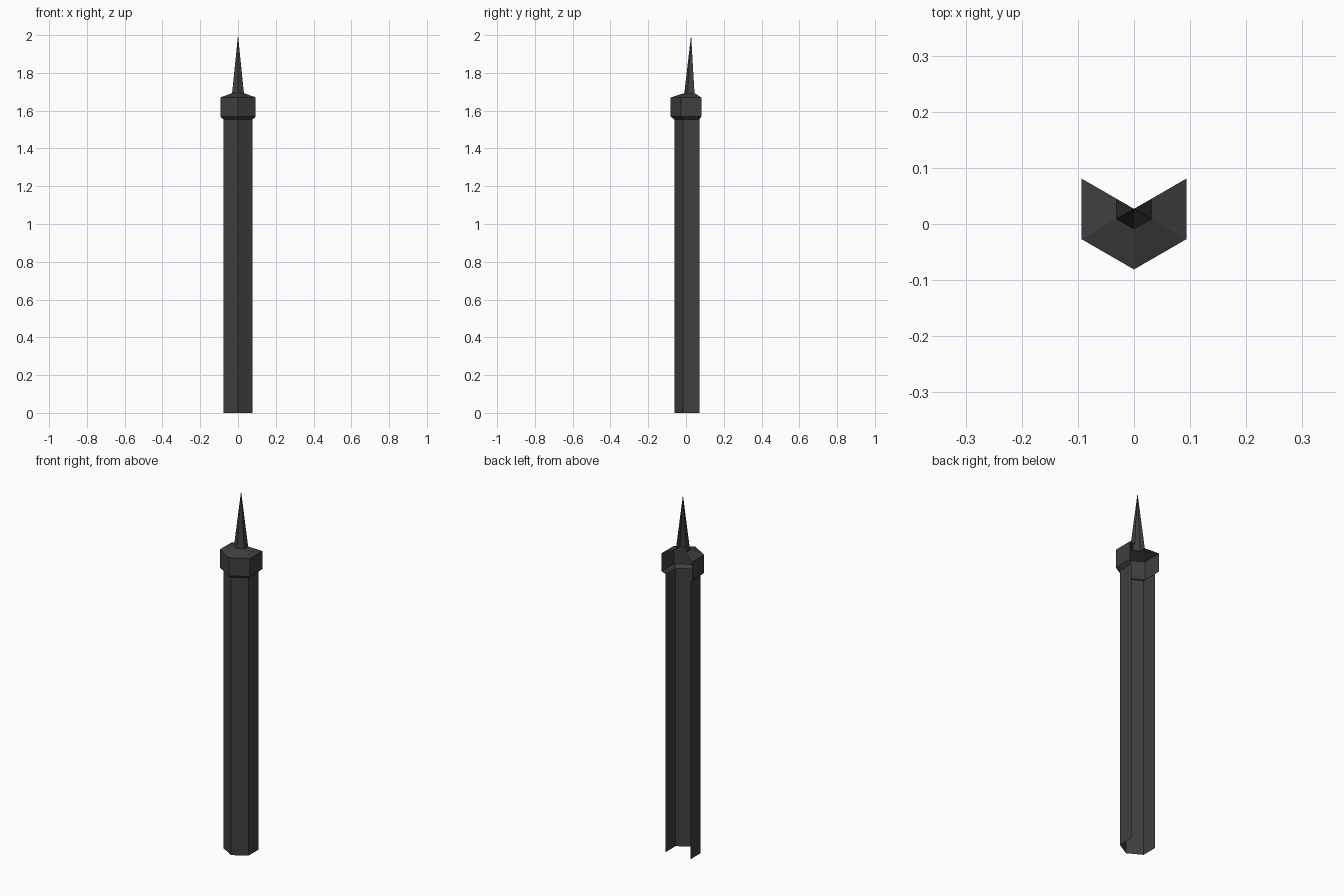
import bpy, bmesh, math

if "Cube" in bpy.data.objects:
    bpy.data.objects.remove(bpy.data.objects["Cube"])

mat = bpy.data.materials.new("dark iron grey")
mat.diffuse_color = (0.05, 0.05, 0.05, 1)
mat.use_nodes = True
mat.node_tree.nodes["Principled BSDF"].inputs["Base Color"].default_value = mat.diffuse_color

CY = 0.027                       # hexagon axis, offset because the back is open
ANGLES = [math.radians(a) for a in (150, 210, 270, 330, 390)]


def open_hex(name, profile):
    """Sweep a (radius, z) profile round four sides of a hexagon, back left open."""
    bm = bmesh.new()
    rings = []
    for r, z in profile:
        if r == 0:
            rings.append([bm.verts.new((0, CY, z))] * len(ANGLES))
        else:
            rings.append([bm.verts.new((r * math.cos(a), CY + r * math.sin(a), z))
                          for a in ANGLES])
    for lo, hi in zip(rings, rings[1:]):
        for i in range(len(ANGLES) - 1):
            quad = [lo[i], lo[i + 1], hi[i + 1], hi[i]]
            bm.faces.new(list(dict.fromkeys(quad)))
    me = bpy.data.meshes.new(name)
    bm.to_mesh(me)
    bm.free()
    me.materials.append(mat)
    ob = bpy.data.objects.new(name, me)
    bpy.context.collection.objects.link(ob)
    return ob


# Long post
open_hex("post_shaft", [(0.088, 0), (0.088, 1.553)])
# Wider cap with sloped underside and shoulder
open_hex("post_cap", [(0.088, 1.553), (0.108, 1.569), (0.108, 1.67), (0.036, 1.693)])
# Pointed spike
open_hex("post_spike", [(0.036, 1.693), (0, 2.0)])
